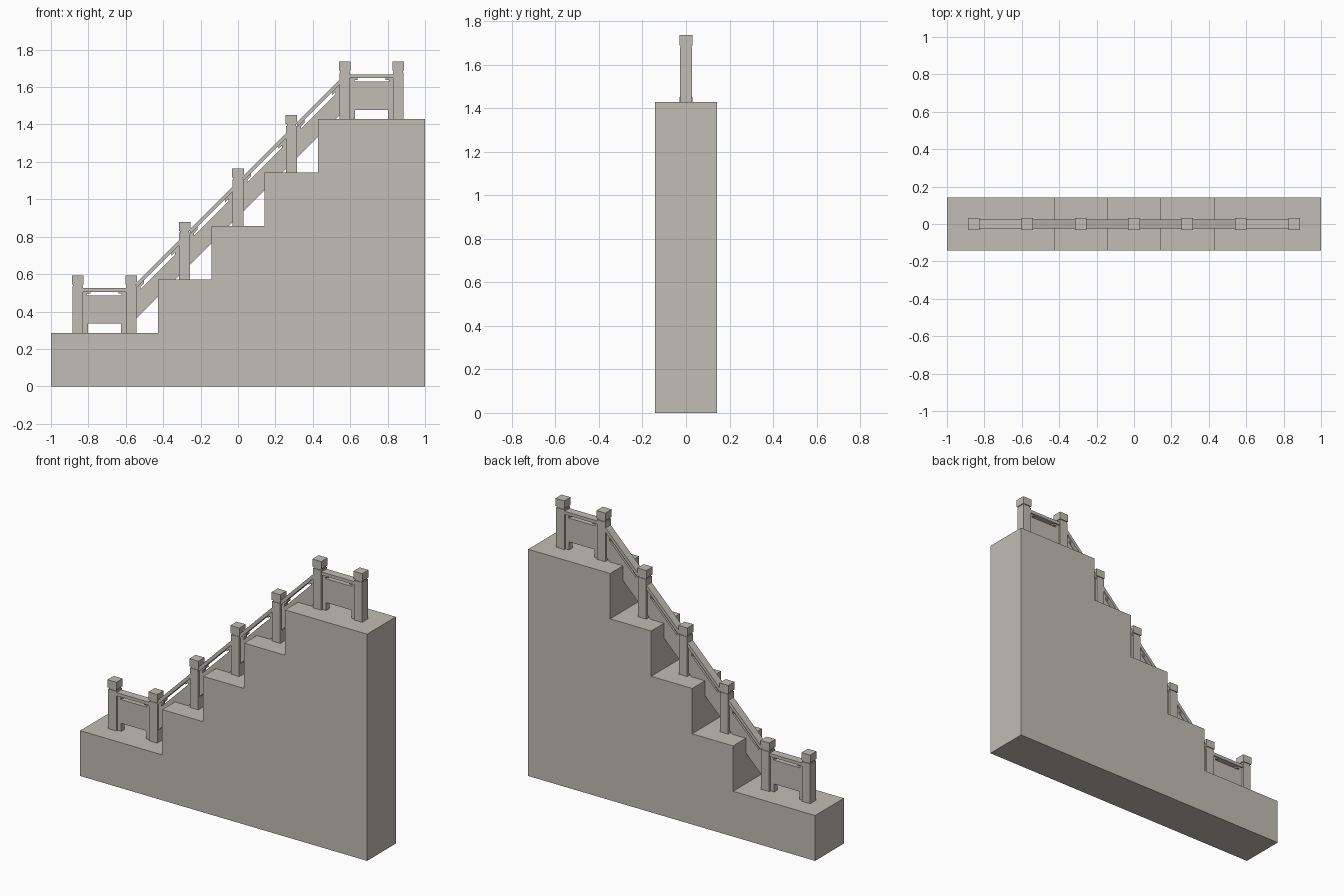
import bpy, bmesh

if "Cube" in bpy.data.objects:
    bpy.data.objects.remove(bpy.data.objects["Cube"])

U = 2 / 7            # one step: rise and going
HALF_POST = 0.0285

stone = bpy.data.materials.new("warm grey stone")
stone.diffuse_color = (0.53, 0.51, 0.455, 1)
stone.use_nodes = True
stone.node_tree.nodes["Principled BSDF"].inputs["Base Color"].default_value = stone.diffuse_color


def prism(name, profile, half_depth):
    """Extrude an x-z outline symmetrically along y."""
    bm = bmesh.new()
    face = bm.faces.new([bm.verts.new((x, -half_depth, z)) for x, z in profile])
    ext = bmesh.ops.extrude_face_region(bm, geom=[face])
    moved = [v for v in ext["geom"] if isinstance(v, bmesh.types.BMVert)]
    bmesh.ops.translate(bm, verts=moved, vec=(0, 2 * half_depth, 0))
    bmesh.ops.recalc_face_normals(bm, faces=bm.faces)
    mesh = bpy.data.meshes.new(name)
    bm.to_mesh(mesh)
    bm.free()
    mesh.materials.append(stone)
    obj = bpy.data.objects.new(name, mesh)
    bpy.context.collection.objects.link(obj)
    return obj


def block(name, x, half, z0, z1):
    """Square block standing on the centre line."""
    prism(name, [(x - half, z0), (x + half, z0), (x + half, z1), (x - half, z1)], half)


# Solid stair: long bottom and top landings, three single steps between
outline = [(-1, 0), (1, 0), (1, 5 * U)]
for i in range(4, 0, -1):
    edge = (i - 2.5) * U
    outline += [(edge, (i + 1) * U), (edge, i * U)]
outline.append((-1, U))
prism("stair_body", outline, U / 2)

# Posts with recessed neck and square cap
posts = [((i - 3) * U, U * min(max(i, 1), 5)) for i in range(7)]
for x, z in posts:
    block("post", x, HALF_POST, z, z + 0.25)
    block("post_neck", x, 0.025, z + 0.25, z + 0.26)
    block("post_cap", x, 0.031, z + 0.26, z + 0.308)


def band(name, x0, x1, line, low, high, half_depth):
    """Strip between two heights above the rail line, with plumb ends."""
    prism(name, [(x0, line(x0) + low), (x1, line(x1) + low),
                 (x1, line(x1) + high), (x0, line(x0) + high)], half_depth)


# Balustrade bays between neighbouring posts
for (xa, za), (xb, zb) in zip(posts, posts[1:]):
    slope = (zb - za) / (xb - xa)
    k = (1 + slope * slope) ** 0.5
    x0, x1 = xa + HALF_POST, xb - HALF_POST

    def line(x):
        return za + slope * (x - xa)

    top = 0.24
    rail_low = top - 0.02 * k
    panel_top = rail_low - 0.02 * k
    band("handrail", x0, x1, line, rail_low, top, 0.025)
    band("panel", x0, x1, line, 0.05, panel_top, 0.016)
    # Short end blocks and little corner brackets close the slot under the rail
    for a, b in ((x0, x0 + 0.022), (x1 - 0.022, x1)):
        band("slot_end", a, b, line, panel_top, rail_low, 0.016)
    mid = (panel_top + rail_low) / 2
    for a, b in ((x0 + 0.022, x0 + 0.04), (x1 - 0.04, x1 - 0.022)):
        band("slot_bracket", a, b, line, mid, rail_low, 0.016)
    # Feet under the level panels
    if abs(slope) < 0.01:
        for a, b in ((x0, x0 + 0.026), (x1 - 0.026, x1)):
            band("panel_foot", a, b, line, 0, 0.05, 0.016)
